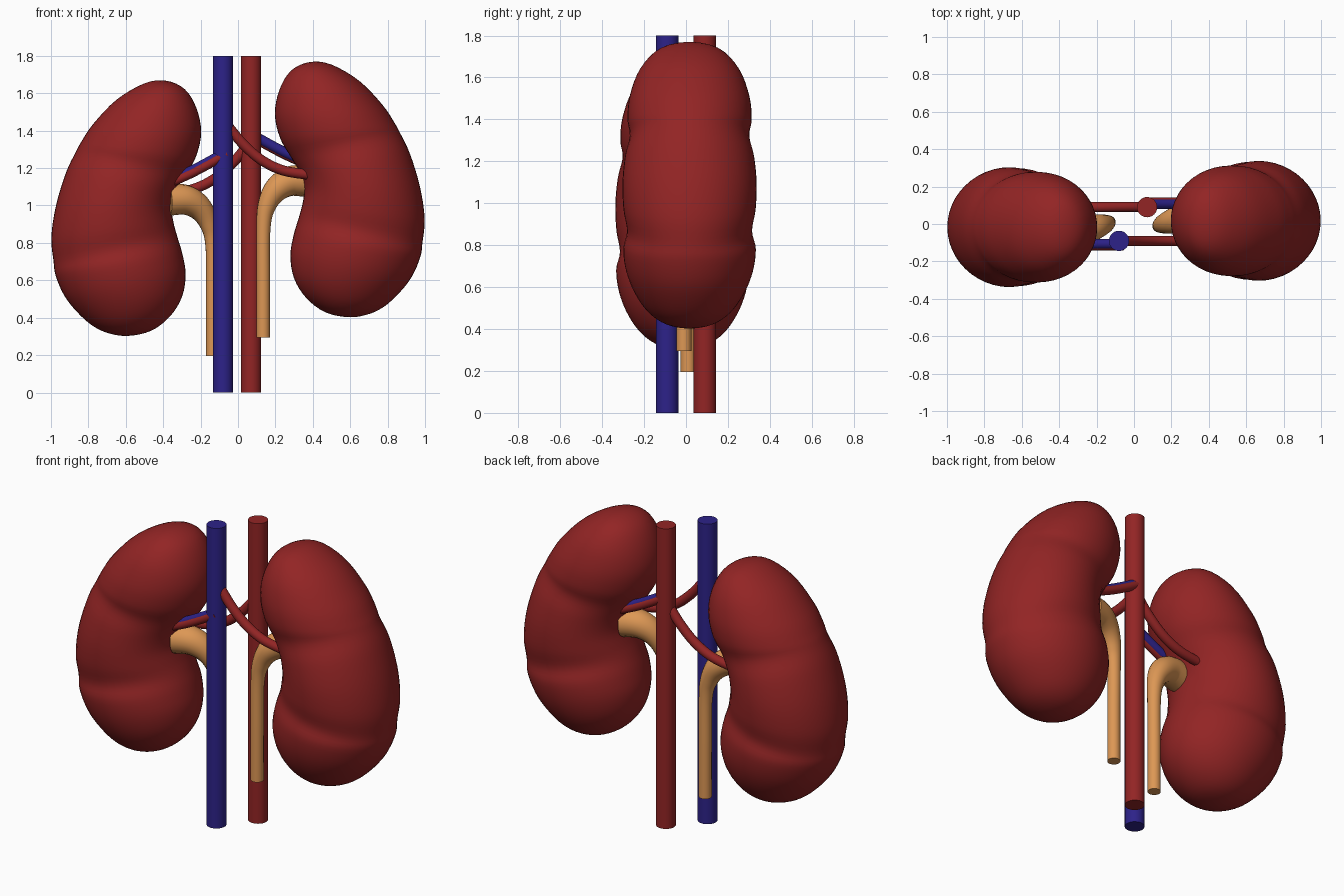
import bpy, bmesh, math
from mathutils import Vector

if "Cube" in bpy.data.objects:
    bpy.data.objects.remove(bpy.data.objects["Cube"])


def material(name, rgb):
    m = bpy.data.materials.new(name)
    m.diffuse_color = (*rgb, 1)
    m.use_nodes = True
    m.node_tree.nodes["Principled BSDF"].inputs["Base Color"].default_value = m.diffuse_color
    return m


RED = material("dark red", (0.29, 0.018, 0.018))
BLUE = material("deep blue", (0.026, 0.016, 0.25))
TAN = material("tan orange", (0.72, 0.31, 0.09))


def catmull(a, b, c, d, t):
    return 0.5 * (2 * b + (c - a) * t + (2 * a - 5 * b + 4 * c - d) * t * t
                  + (3 * b - a - 3 * c + d) * t ** 3)


def smooth_rows(rows, first, last, steps):
    """Spline through rows of numbers, given the phantom rows at both ends."""
    ext = [first] + rows + [last]
    out = []
    for i in range(1, len(rows)):
        for s in range(steps):
            out.append([catmull(*q, s / steps) for q in zip(*ext[i - 1:i + 3])])
    return out + [list(rows[-1])]


def place(x, y, z, side):
    """The second side is the first turned half round and dropped a little."""
    return Vector((x, y, z)) if side > 0 else Vector((-x, -y, z - 0.1))


def finish(ob, mat):
    ob.data.materials.clear()
    ob.data.materials.append(mat)
    bpy.ops.object.select_all(action='DESELECT')
    ob.select_set(True)
    bpy.context.view_layer.objects.active = ob
    bpy.ops.object.shade_smooth_by_angle(angle=math.radians(50))


def tube(name, pts, mat, side):
    """Capped round tube through points (x, y, z, radius)."""
    rows = smooth_rows(pts, pts[0], pts[-1], 8)
    cu = bpy.data.curves.new(name, 'CURVE')
    cu.dimensions = '3D'
    cu.bevel_depth = 1.0
    cu.bevel_resolution = 6
    cu.use_fill_caps = True
    sp = cu.splines.new('POLY')
    sp.points.add(len(rows) - 1)
    for p, (x, y, z, r) in zip(sp.points, rows):
        p.co = (*place(x, y, z, side), 1)
        p.radius = r
    ob = bpy.data.objects.new(name, cu)
    bpy.context.collection.objects.link(ob)
    bpy.ops.object.select_all(action='DESELECT')
    ob.select_set(True)
    bpy.context.view_layer.objects.active = ob
    bpy.ops.object.convert(target='MESH')
    finish(bpy.context.view_layer.objects.active, mat)


# Kidney stations: inner x, z, outer x, z, half depth (dips are the creases)
STATIONS = [
    (0.385, 1.767, 0.385, 1.767, 0.0),
    (0.285, 1.722, 0.50, 1.753, 0.14),
    (0.222, 1.62, 0.65, 1.665, 0.235),
    (0.197, 1.49, 0.775, 1.535, 0.285),
    (0.225, 1.36, 0.838, 1.44, 0.296),
    (0.285, 1.255, 0.868, 1.385, 0.285),
    (0.335, 1.17, 0.92, 1.275, 0.308),
    (0.355, 1.09, 0.973, 1.10, 0.32),
    (0.345, 1.01, 0.998, 0.93, 0.315),
    (0.325, 0.935, 0.986, 0.80, 0.298),
    (0.297, 0.84, 0.975, 0.725, 0.316),
    (0.280, 0.73, 0.93, 0.62, 0.302),
    (0.300, 0.61, 0.86, 0.53, 0.26),
    (0.365, 0.505, 0.775, 0.455, 0.195),
    (0.465, 0.43, 0.685, 0.415, 0.11),
    (0.585, 0.403, 0.585, 0.403, 0.0),
]


def swapped(s):
    return (s[2], s[3], s[0], s[1], -s[4])


def kidney(name, side, segs=48):
    rows = smooth_rows(STATIONS, swapped(STATIONS[1]), swapped(STATIONS[-2]), 4)
    bm = bmesh.new()
    rings = []
    for ix, iz, ox, oz, h in rows[1:-1]:
        ring = []
        for k in range(segs):
            a = 2 * math.pi * k / segs
            u = 0.5 + 0.5 * math.cos(a)
            ring.append(bm.verts.new(place(ix + (ox - ix) * u,
                                           0.017 + h * math.sin(a),
                                           iz + (oz - iz) * u, side)))
        rings.append(ring)
    for r, s in zip(rings, rings[1:]):
        for k in range(segs):
            j = (k + 1) % segs
            bm.faces.new((r[k], r[j], s[j], s[k]))
    for row, ring in ((rows[0], rings[0]), (rows[-1], rings[-1])):
        tip = bm.verts.new(place(row[0], 0.017, row[1], side))
        for k in range(segs):
            bm.faces.new((tip, ring[k], ring[(k + 1) % segs]))
    bmesh.ops.recalc_face_normals(bm, faces=bm.faces[:])
    me = bpy.data.meshes.new(name)
    bm.to_mesh(me)
    bm.free()
    ob = bpy.data.objects.new(name, me)
    bpy.context.collection.objects.link(ob)
    finish(ob, RED)


# Main upright vessels
for name, x, y, mat in (("main_vein", -0.08, -0.09, BLUE),
                        ("main_artery", 0.07, 0.09, RED)):
    bpy.ops.mesh.primitive_cylinder_add(vertices=32, radius=0.054, depth=1.8,
                                        location=(x, y, 0.9))
    bpy.context.object.name = name
    finish(bpy.context.object, mat)

# Kidneys with their branches and ureters
for side, tag in ((1, "right"), (-1, "left")):
    kidney(tag + "_kidney", side)
    tube(tag + "_artery_branch",
         [(-0.05, -0.09, 1.42, 0.027), (0.03, -0.09, 1.325, 0.027),
          (0.13, -0.09, 1.24, 0.027), (0.25, -0.09, 1.185, 0.027),
          (0.42, -0.09, 1.16, 0.027)], RED, side)
    tube(tag + "_vein_branch",
         [(0.06, 0.107, 1.39, 0.027), (0.13, 0.107, 1.348, 0.027),
          (0.25, 0.107, 1.284, 0.027), (0.36, 0.107, 1.235, 0.027)], BLUE, side)
    tube(tag + "_small_artery",
         [(0.06, 0.117, 1.378, 0.025), (0.13, 0.117, 1.336, 0.025),
          (0.25, 0.117, 1.272, 0.025), (0.36, 0.117, 1.223, 0.025)], RED, side)
    tube(tag + "_ureter",
         [(0.135, -0.01, 0.295, 0.036), (0.135, -0.01, 0.6, 0.036),
          (0.136, -0.008, 0.88, 0.038), (0.155, 0.0, 1.0, 0.05),
          (0.205, 0.015, 1.085, 0.068), (0.28, 0.04, 1.13, 0.08),
          (0.37, 0.06, 1.13, 0.085)], TAN, side)
